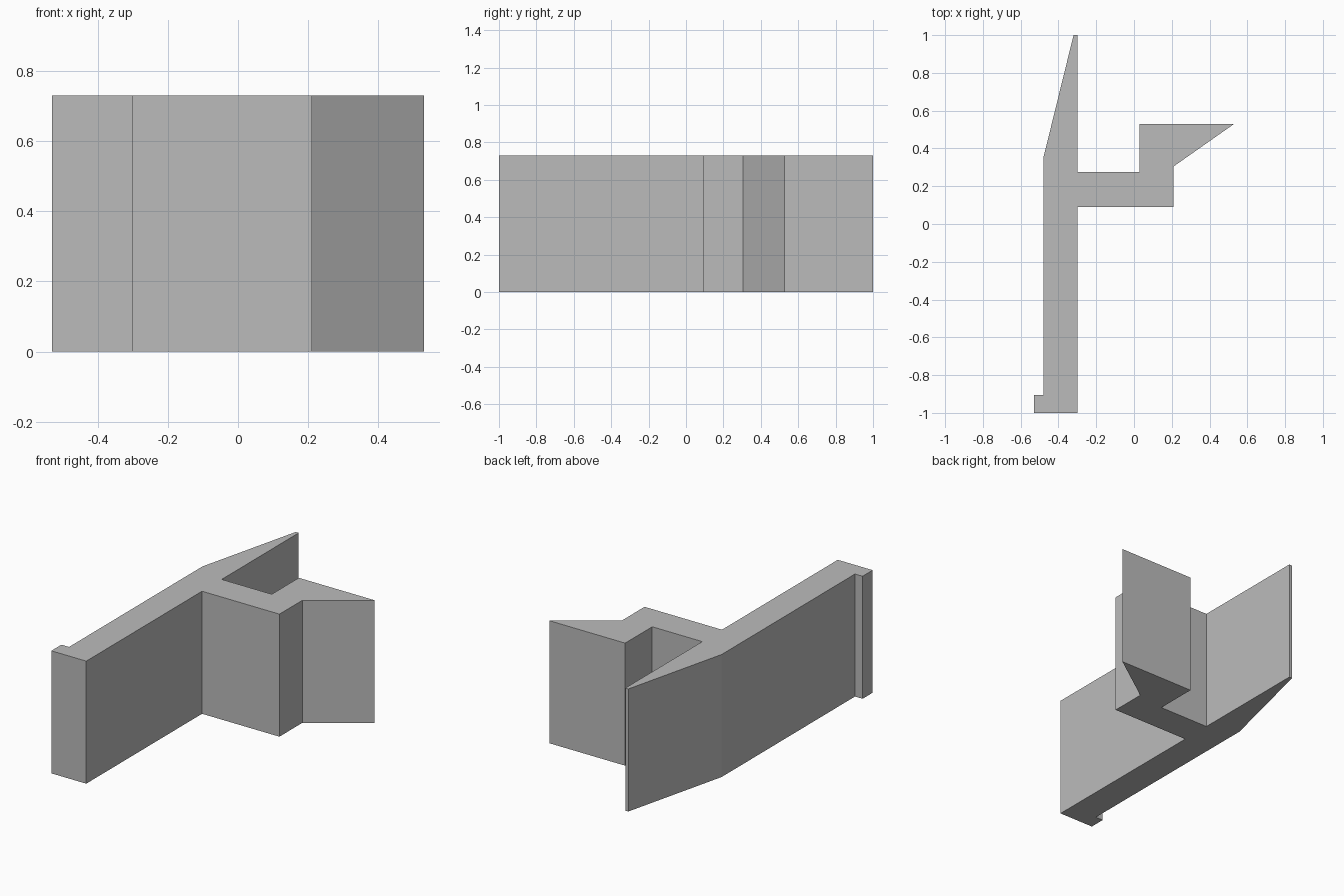
import bpy
import bmesh

cube = bpy.data.objects.get("Cube")
if cube:
    bpy.data.objects.remove(cube, do_unlink=True)

HEIGHT = 0.73

# Plain grey material
grey = bpy.data.materials.new("plain_grey")
grey.use_nodes = True
colour = (0.5, 0.5, 0.5, 1)
grey.diffuse_color = colour
grey.node_tree.nodes["Principled BSDF"].inputs["Base Color"].default_value = colour


def extrude_profile(name, outline, height):
    """Raise a counter-clockwise plan outline into a flat-sided solid."""
    bm = bmesh.new()
    base = bm.faces.new([bm.verts.new((x, y, 0)) for x, y in outline])
    raised = bmesh.ops.extrude_face_region(bm, geom=[base], use_keep_orig=True)
    top = [v for v in raised["geom"] if isinstance(v, bmesh.types.BMVert)]
    bmesh.ops.translate(bm, verts=top, vec=(0, 0, height))
    bmesh.ops.recalc_face_normals(bm, faces=bm.faces)
    mesh = bpy.data.meshes.new(name)
    bm.to_mesh(mesh)
    bm.free()
    mesh.materials.append(grey)
    obj = bpy.data.objects.new(name, mesh)
    bpy.context.collection.objects.link(obj)
    return obj


# Long wall with a front lip and tapered back, joined to a hooked side arm
outline = [
    (-0.53, -1.0), (-0.30, -1.0),                # front lip
    (-0.30, 0.09), (0.21, 0.09), (0.21, 0.305),  # arm, front side
    (0.53, 0.53), (0.03, 0.53),                  # pointed hook
    (0.03, 0.275), (-0.30, 0.275),               # arm, back side
    (-0.30, 1.0), (-0.32, 1.0),                  # blunt tip of the taper
    (-0.48, 0.35), (-0.48, -0.905), (-0.53, -0.905),
]
extrude_profile("wall_profile", outline, HEIGHT)
